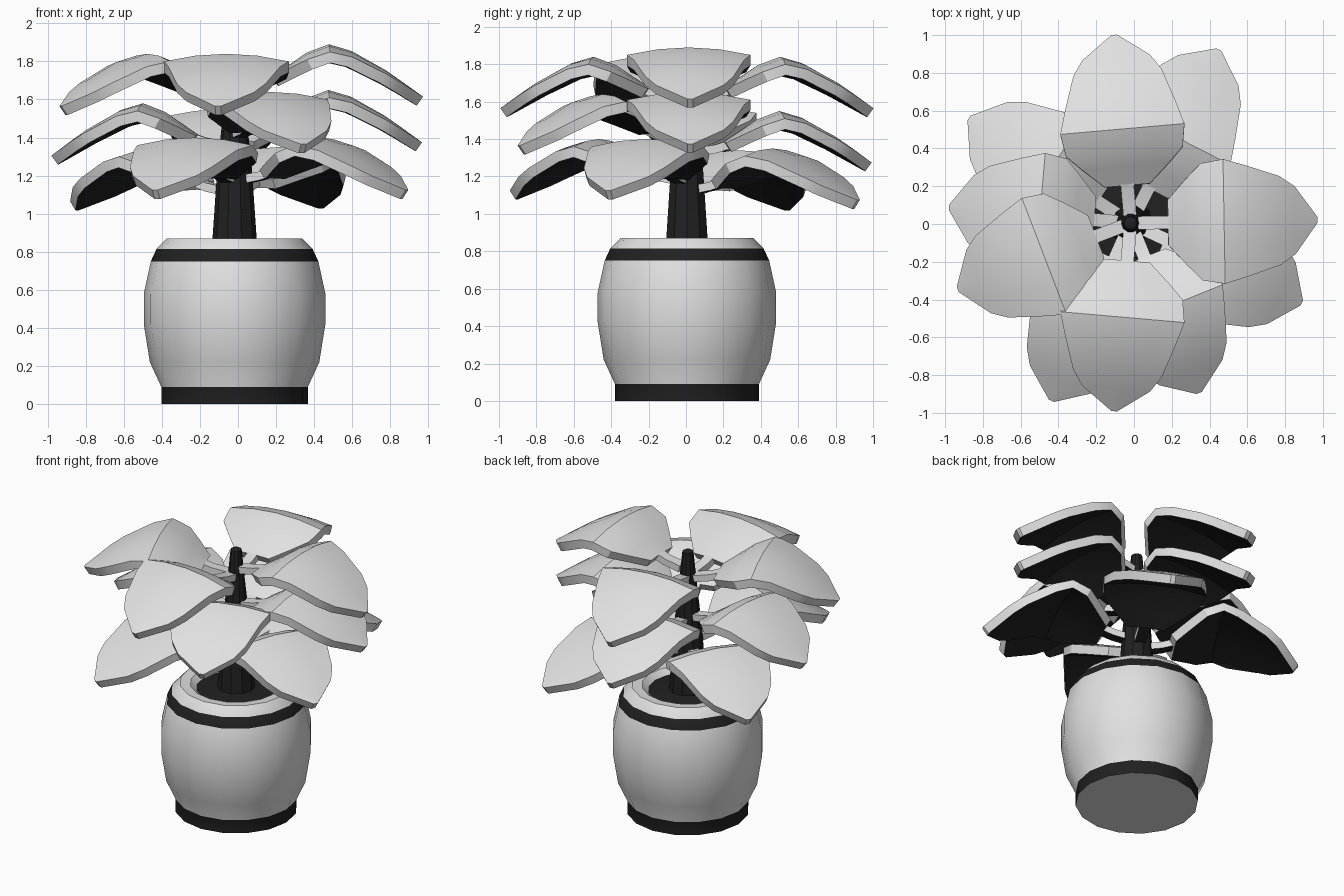
import bpy, bmesh, math
from mathutils import Matrix

if "Cube" in bpy.data.objects:
    bpy.data.objects.remove(bpy.data.objects["Cube"])

CX, CY = -0.018, 0.005


def mat(name, c):
    m = bpy.data.materials.new(name)
    m.diffuse_color = (*c, 1)
    m.use_nodes = True
    m.node_tree.nodes["Principled BSDF"].inputs["Base Color"].default_value = m.diffuse_color
    return m


WHITE = mat("soft white", (0.75, 0.75, 0.75))
BLACK = mat("charcoal black", (0.015, 0.015, 0.015))


def finish(name, bm, angle):
    bmesh.ops.recalc_face_normals(bm, faces=bm.faces)
    me = bpy.data.meshes.new(name)
    bm.to_mesh(me)
    bm.free()
    me.materials.append(WHITE)
    me.materials.append(BLACK)
    ob = bpy.data.objects.new(name, me)
    bpy.context.collection.objects.link(ob)
    bpy.ops.object.select_all(action='DESELECT')
    ob.select_set(True)
    bpy.context.view_layer.objects.active = ob
    bpy.ops.object.shade_smooth_by_angle(angle=math.radians(angle))
    return ob


def lathe(name, profile, sides):
    """Revolve (radius, z, material of the strip above) points."""
    bm = bmesh.new()
    rings = []
    for r, z, _ in profile:
        if r == 0:
            rings.append([bm.verts.new((CX, CY, z))] * sides)
        else:
            rings.append([bm.verts.new((CX + r * math.cos(2 * math.pi * i / sides),
                                        CY + r * math.sin(2 * math.pi * i / sides), z))
                          for i in range(sides)])
    for k in range(len(rings) - 1):
        a, b = rings[k], rings[k + 1]
        for i in range(sides):
            j = (i + 1) % sides
            vs = list(dict.fromkeys([a[i], a[j], b[j], b[i]]))
            f = bm.faces.new(vs)
            f.material_index = profile[k][2]
    return finish(name, bm, 35)


# Pot with dark foot band, dark neck band and dark soil
lathe("pot", [(0, 0, 0), (0.385, 0, 1), (0.385, 0.09, 0), (0.445, 0.22, 0),
              (0.477, 0.42, 0), (0.477, 0.58, 0), (0.44, 0.75, 1), (0.41, 0.815, 0),
              (0.355, 0.87, 0), (0.29, 0.865, 0), (0.25, 0.83, 1), (0, 0.85, 1)], 16)

# Tapered trunk
lathe("trunk", [(0, 0.8, 1), (0.12, 0.8, 1), (0.116, 0.87, 1), (0.09, 1.25, 1),
                (0.055, 1.58, 1), (0.035, 1.79, 1), (0, 1.81, 1)], 10)

# Leaf rows: distance from trunk, height below crest, half width
STALK = [(0.04, -0.20, 0.035), (0.15, -0.18, 0.035), (0.24, -0.15, 0.035)]
BLADE = [(0.20, -0.165, 0.12), (0.30, -0.10, 0.23), (0.38, -0.045, 0.31), (0.50, 0.0, 0.33),
         (0.62, -0.035, 0.295), (0.80, -0.135, 0.235), (0.88, -0.19, 0.18), (1.0, -0.275, 0.015)]


def slab(bm, rows, cols, thick, droop):
    """Curved plate: white top and rim, black underside."""
    n = len(rows)
    top, bot = [], []
    for k, (r, z, w) in enumerate(rows):
        a, b = rows[max(k - 1, 0)], rows[min(k + 1, n - 1)]
        dr, dz = b[0] - a[0], b[1] - a[1]
        l = math.hypot(dr, dz)
        nr, nz = -dz / l * thick, dr / l * thick
        t, u = [], []
        for i in range(cols):
            s = 2 * i / (cols - 1) - 1
            h = z - droop * (s * w / 0.33) ** 2
            t.append(bm.verts.new((r, s * w, h)))
            u.append(bm.verts.new((r - nr, s * w, h - nz)))
        top.append(t)
        bot.append(u)
    for k in range(n - 1):
        for i in range(cols - 1):
            bm.faces.new((top[k][i], top[k + 1][i], top[k + 1][i + 1], top[k][i + 1]))
            f = bm.faces.new((bot[k][i], bot[k][i + 1], bot[k + 1][i + 1], bot[k + 1][i]))
            f.material_index = 1
        for i in (0, cols - 1):
            bm.faces.new((top[k][i], top[k + 1][i], bot[k + 1][i], bot[k][i]))
    for k in (0, n - 1):
        for i in range(cols - 1):
            bm.faces.new((top[k][i], top[k][i + 1], bot[k][i + 1], bot[k][i]))


def leaf(name, angle, crest, length):
    bm = bmesh.new()
    slab(bm, STALK, 2, 0.045, 0)
    slab(bm, [(r * length, z, w) for r, z, w in BLADE], 5, 0.058, 0.04)
    bm.transform(Matrix.Translation((CX, CY, crest)) @ Matrix.Rotation(math.radians(angle), 4, 'Z'))
    finish(name, bm, 28)


# Three tiers of four leaves: angle, crest height, length
TIERS = {
    "upper": [(1, 1.89, 0.99), (95, 1.84, 1.0), (201, 1.84, 0.98), (265, 1.84, 1.0)],
    "middle": [(1, 1.65, 0.985), (95, 1.55, 0.99), (175, 1.58, 0.965), (292, 1.64, 0.97)],
    "lower": [(63, 1.35, 1.03), (147, 1.34, 1.02), (246, 1.40, 1.03), (335, 1.40, 1.0)],
}
for tier, leaves in TIERS.items():
    for i, (ang, crest, length) in enumerate(leaves):
        leaf(f"{tier}_leaf_{i + 1}", ang, crest, length)
